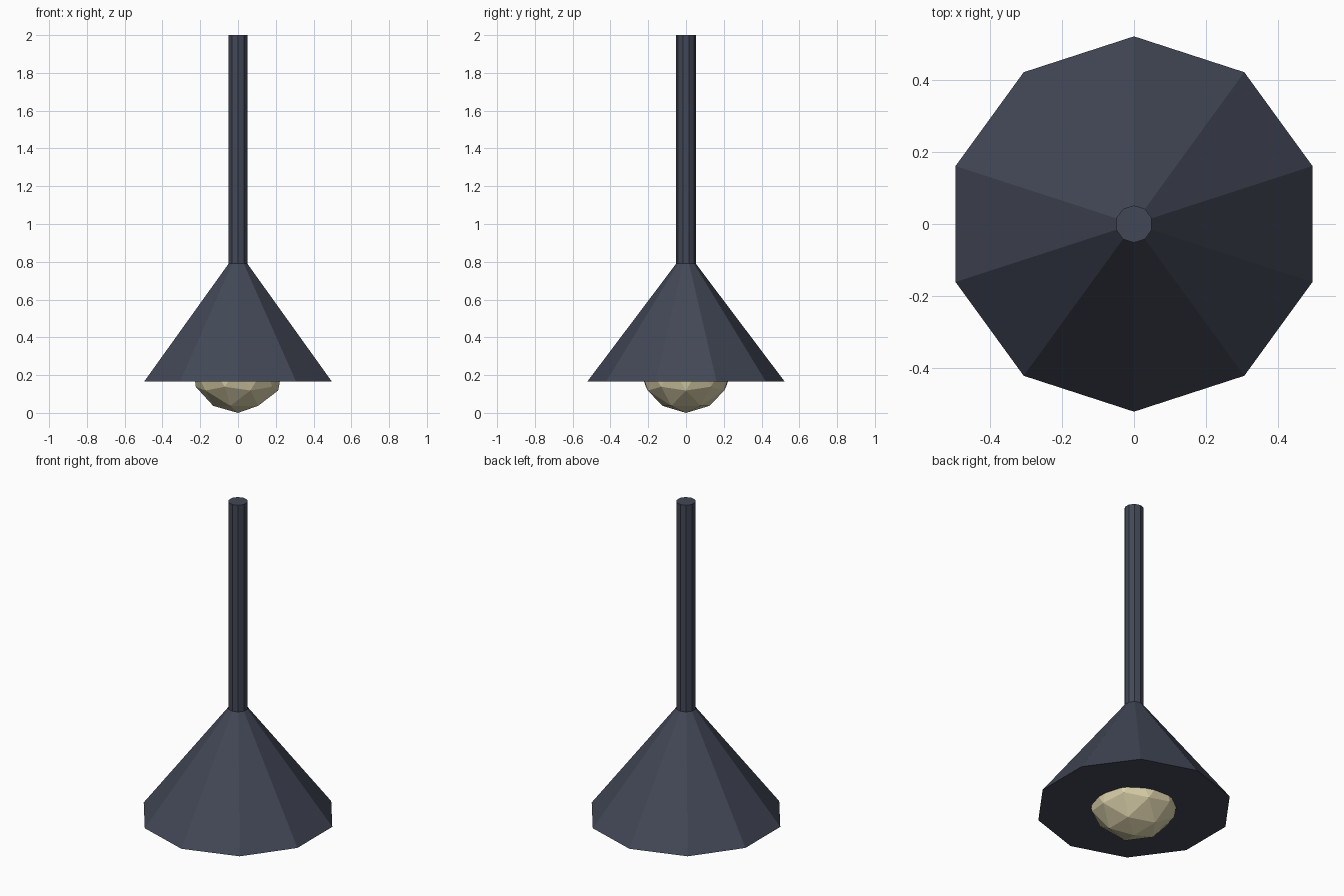
import bpy

cube = bpy.data.objects.get("Cube")
if cube:
    bpy.data.objects.remove(cube, do_unlink=True)


def make_material(name, rgb):
    mat = bpy.data.materials.new(name)
    mat.use_nodes = True
    color = (*rgb, 1.0)
    mat.diffuse_color = color
    mat.node_tree.nodes["Principled BSDF"].inputs["Base Color"].default_value = color
    return mat


def finish(name, mat):
    obj = bpy.context.object
    obj.name = name
    obj.data.name = name
    obj.data.materials.append(mat)
    return obj


def ten_sided(name, mat, r_bottom, r_top, z_bottom, z_top):
    """Capped, flat-shaded prism or cone with a corner on the y axis."""
    bpy.ops.mesh.primitive_cone_add(
        vertices=10, radius1=r_bottom, radius2=r_top, depth=z_top - z_bottom,
        location=(0, 0, (z_bottom + z_top) / 2))
    return finish(name, mat)


slate = make_material("dark slate", (0.055, 0.064, 0.093))
cream = make_material("warm cream", (0.72, 0.645, 0.41))

ROD_RADIUS = 0.052
SHADE_BOTTOM, SHADE_TOP = 0.165, 0.79

# Hanging rod
ten_sided("rod", slate, ROD_RADIUS, ROD_RADIUS, SHADE_TOP, 2.0)

# Conical shade with closed underside
ten_sided("shade", slate, 0.523, ROD_RADIUS, SHADE_BOTTOM, SHADE_TOP)

# Faceted bulb, half sunk in the shade
bpy.ops.mesh.primitive_ico_sphere_add(subdivisions=2, radius=0.25, location=(0, 0, 0.25))
finish("bulb", cream)
